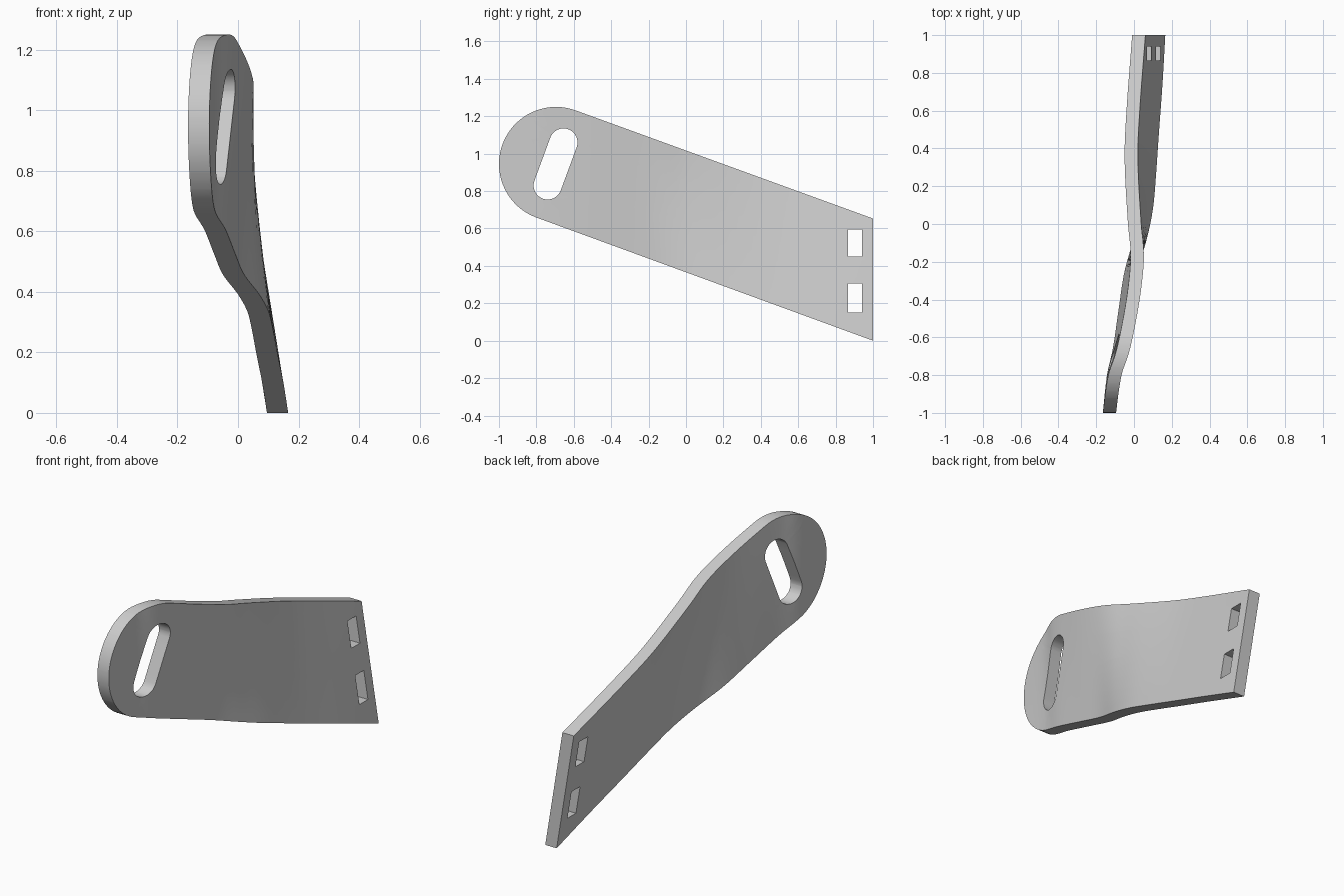
import bpy, bmesh, math
from mathutils import Vector

if "Cube" in bpy.data.objects:
    bpy.data.objects.remove(bpy.data.objects["Cube"])

THICK = 0.07
SLOPE = math.radians(20)
# x of the back-left face along the lower and upper long edges: (y, x)
LOWER = [(-1, -.165), (-.8, -.143), (-.66, -.112), (-.443, -.08), (-.25, -.05), (-.07, 0),
         (.08, .03), (.244, .045), (.464, .06), (.74, .08), (1, .095)]
UPPER = [(-1, -.165), (-.8, -.135), (-.695, -.1), (-.59, -.075), (-.4, -.04), (-.23, -.02),
         (-.13, -.019), (0, -.032), (.35, -.05), (.6, -.04), (1, -.01)]


def spline(pts, y):
    """Smooth cubic interpolation through the points."""
    y = min(max(y, pts[0][0]), pts[-1][0])
    n = len(pts)
    i = next(k for k in range(n - 1) if y <= pts[k + 1][0])

    def slope(k):
        a, b = pts[max(k - 1, 0)], pts[min(k + 1, n - 1)]
        return (b[1] - a[1]) / (b[0] - a[0])
    (y0, x0), (y1, x1) = pts[i], pts[i + 1]
    h = y1 - y0
    t = (y - y0) / h
    return ((2*t**3 - 3*t**2 + 1) * x0 + (t**3 - 2*t**2 + t) * h * slope(i)
            + (3*t**2 - 2*t**3) * x1 + (t**3 - t**2) * h * slope(i + 1))


def bend(y, z):
    low = 0.66 - math.tan(SLOPE) * (y + 0.8)
    t = (z - low) / 0.65
    return spline(LOWER, y) * (1 - t) + spline(UPPER, y) * t


def arc(cy, cz, r, a0, a1, n):
    return [(cy + r * math.cos(math.radians(a0 + (a1 - a0) * i / n)),
             cz + r * math.sin(math.radians(a0 + (a1 - a0) * i / n))) for i in range(n + 1)]


bm = bmesh.new()


def loop(pts):
    vs = [bm.verts.new((0, y, z)) for y, z in pts]
    for i, v in enumerate(vs):
        bm.edges.new((v, vs[(i + 1) % len(vs)]))


# outline, slot and two rectangular windows
loop([(1, 0.0), (1, 0.653)] + arc(-.695, .945, .305, 70, 250, 40))
loop(arc(-.655, 1.06, .075, -20, 160, 16) + arc(-.74, .83, .075, 160, 340, 16))
for z0, z1 in ((.15, .305), (.45, .595)):
    loop([(.865, z0), (.94, z0), (.94, z1), (.865, z1)])
bmesh.ops.triangle_fill(bm, use_beauty=True, use_dissolve=False, edges=bm.edges[:],
                        normal=(1, 0, 0))


def slice_at(co, no):
    bmesh.ops.bisect_plane(bm, geom=bm.verts[:] + bm.edges[:] + bm.faces[:],
                           dist=1e-5, plane_co=co, plane_no=no)


# cut into a grid so the plate can bend
for i in range(1, 50):
    slice_at((0, -1 + i * .04, 0), (0, 1, 0))
across = Vector((0, math.sin(SLOPE), math.cos(SLOPE)))
for i in range(1, 8):
    slice_at(Vector((0, -.695, .945)) + across * (-.305 + .61 * i / 8), across)

# thicken, then bend
ret = bmesh.ops.extrude_face_region(bm, geom=bm.faces[:])
for v in ret["geom"]:
    if isinstance(v, bmesh.types.BMVert):
        v.co.x += THICK
for v in bm.verts:
    v.co.x += bend(v.co.y, v.co.z)
bmesh.ops.recalc_face_normals(bm, faces=bm.faces[:])

mesh = bpy.data.meshes.new("bent_plate")
bm.to_mesh(mesh)
bm.free()
plate = bpy.data.objects.new("bent_plate", mesh)
bpy.context.collection.objects.link(plate)

mat = bpy.data.materials.new("plain grey")
mat.diffuse_color = (0.6, 0.6, 0.6, 1)
mat.use_nodes = True
mat.node_tree.nodes["Principled BSDF"].inputs["Base Color"].default_value = mat.diffuse_color
mesh.materials.append(mat)

bpy.context.view_layer.objects.active = plate
plate.select_set(True)
bpy.ops.object.shade_smooth_by_angle(angle=math.radians(35))
